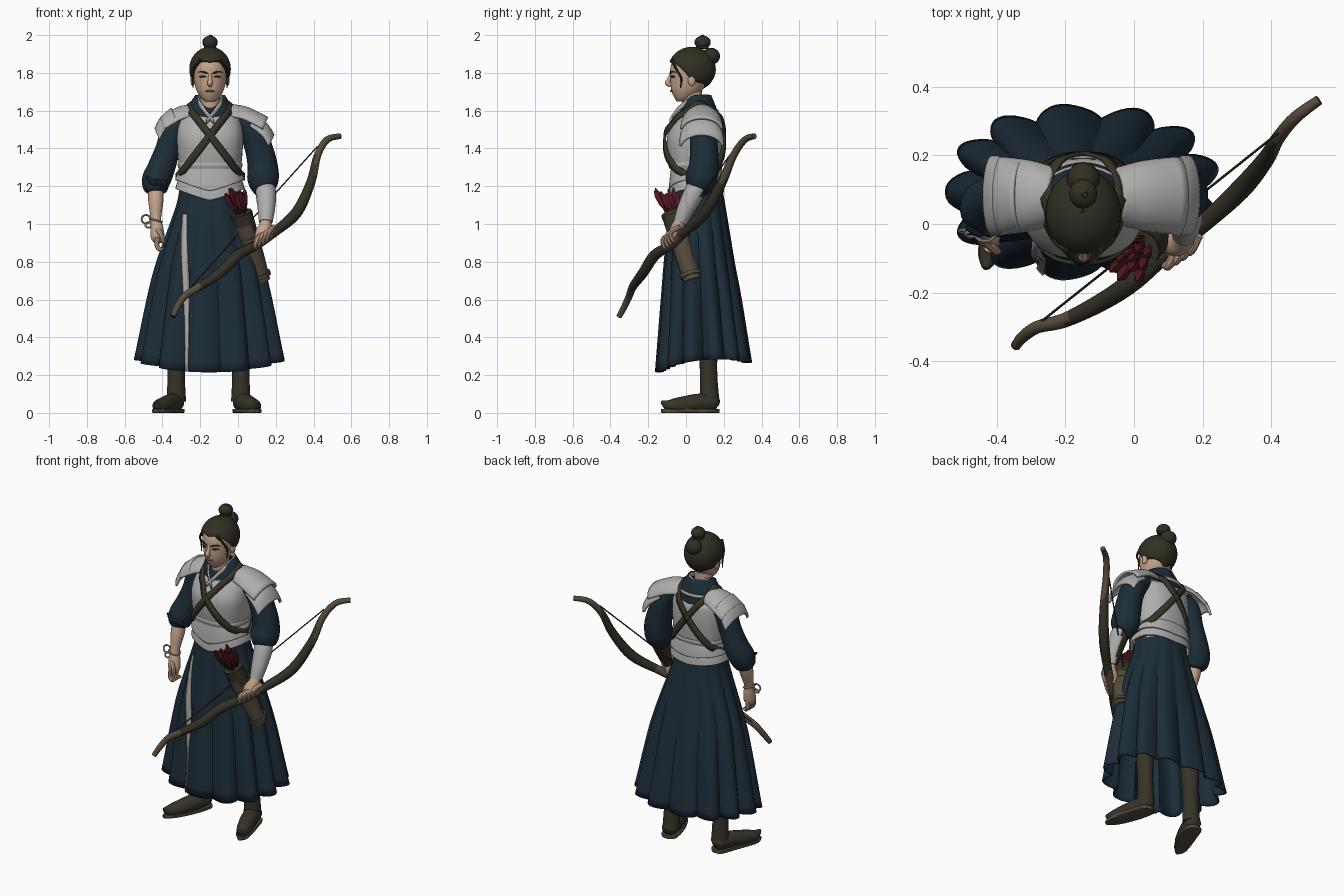
import bpy, math, random
from mathutils import Vector

random.seed(4)
if "Cube" in bpy.data.objects:
    bpy.data.objects.remove(bpy.data.objects["Cube"])
CX = -.148  # body centre line


def material(name, r, g, b):
    m = bpy.data.materials.new(name)
    m.use_nodes = True
    m.diffuse_color = (r, g, b, 1)
    bsdf = next(n for n in m.node_tree.nodes if n.type == 'BSDF_PRINCIPLED')
    bsdf.inputs["Base Color"].default_value = (r, g, b, 1)
    bsdf.inputs["Roughness"].default_value = .9
    return m


navy = material("navy cloth", .012, .026, .04)
armour = material("pale armour", .43, .425, .42)
skin = material("skin", .56, .37, .26)
lip = material("lip", .34, .17, .13)
black = material("olive black hair", .031, .029, .017)
leather = material("olive leather", .037, .034, .021)
dark_wood = material("dark wood", .035, .03, .019)
brown = material("brown hide", .092, .07, .046)
red = material("crimson feather", .085, .009, .015)
trim = material("off white trim", .43, .4, .37)


def smooth(rows, k=5, loop=False):
    """Catmull-Rom interpolation of equal-length tuples."""
    out, n = [], len(rows)
    pick = (lambda i: rows[i % n]) if loop else (lambda i: rows[max(0, min(n - 1, i))])
    for i in range(n if loop else n - 1):
        quad = [pick(i + j) for j in (-1, 0, 1, 2)]
        for s in range(k):
            t = s / k
            out.append(tuple(.5 * (2 * b + (c - a) * t + (2 * a - 5 * b + 4 * c - d) * t * t
                             + (3 * b - a - 3 * c + d) * t ** 3) for a, b, c, d in zip(*quad)))
    return out if loop else out + [tuple(rows[-1])]


def surface(name, rings, mat, closed=True, caps=True, thick=0, loop=False):
    """Quad surface through rows of points."""
    n, m = len(rings[0]), len(rings)
    faces = [(i * n + j, i * n + (j + 1) % n, (i + 1) % m * n + (j + 1) % n, (i + 1) % m * n + j)
             for i in range(m if loop else m - 1) for j in range(n if closed else n - 1)]
    if caps and closed and not loop:
        faces += [tuple(reversed(range(n))), tuple(range((m - 1) * n, m * n))]
    me = bpy.data.meshes.new(name)
    me.from_pydata([tuple(p) for r in rings for p in r], [], faces)
    me.materials.append(mat)
    ob = bpy.data.objects.new(name, me)
    bpy.context.collection.objects.link(ob)
    if thick:
        mod = ob.modifiers.new("thickness", 'SOLIDIFY')
        mod.thickness, mod.offset = thick, 0
    return ob


def tube(name, rows, mat, n=12, k=5, fix=None):
    """Round tube along x, y, z, radius rows."""
    rows = smooth(rows, k)
    pts = [Vector(r[:3]) for r in rows]
    rings, side = [], None
    for i, (p, r) in enumerate(zip(pts, rows)):
        d = (pts[min(i + 1, len(pts) - 1)] - pts[max(i - 1, 0)]).normalized()
        side = side or d.orthogonal()
        side = (side - d * side.dot(d)).normalized()
        up = d.cross(side)
        ring = [p + r[3] * (side * math.cos(a) + up * math.sin(a))
                for a in (math.tau * j / n for j in range(n))]
        rings.append([fix(q) for q in ring] if fix else ring)
    return surface(name, rings, mat)


def second_colour(ob, mat, rule):
    """Give a second colour to the faces whose centre passes the rule."""
    ob.data.materials.append(mat)
    for f in ob.data.polygons:
        f.material_index = int(rule(f.center))


def oval(sec, a, p=2, f=1):
    cx, cy, z, rx, ry = sec
    c, s = math.cos(a), math.sin(a)
    power = lambda v: math.copysign(abs(v) ** (2 / p), v)
    return Vector((cx + rx * f * power(c), cy + ry * f * power(s), z))


def loft(name, secs, mat, n=40, p=2, drop=lambda a, t: 0, thick=0, caps=True):
    """Stack of ovals (y, z, rx, ry) on the centre line; drop(angle, t) shifts heights."""
    rows = smooth([(CX,) + s for s in secs])
    angles = [math.tau * j / n for j in range(n)]
    rings = [[oval(row, a, p) + Vector((0, 0, drop(a, i / (len(rows) - 1)))) for a in angles]
             for i, row in enumerate(rows)]
    return surface(name, rings, mat, caps=caps, thick=thick)


def ball(name, pos, size, mat):
    bpy.ops.mesh.primitive_uv_sphere_add(segments=24, ring_count=14, location=pos)
    ob = bpy.context.object
    ob.name, ob.scale = name, size
    ob.data.materials.append(mat)


# Pleated skirt with a scalloped hem and a pale strip
skirt_rows = smooth([(CX, .06, 1.2, .16, .125), (CX, .06, 1.1, .175, .145), (CX, .07, .8, .28, .185),
                     (CX, .08, .6, .33, .212), (CX, .093, .24, .4, .255)])


def skirt_point(a, i, grow=0):
    t = i / (len(skirt_rows) - 1)
    fold = 1 - .16 * t * (1 - abs(math.sin(6.5 * a)))
    p = oval(skirt_rows[i], a, 2 + .3 * t, fold + grow)
    p.z += t ** 4 * (.025 * math.sin(a) + .04 * math.cos(a) ** 2)
    return p


surface("skirt", [[skirt_point(math.tau * j / 156, i) for j in range(156)]
                  for i in range(len(skirt_rows))], navy, caps=False, thick=.008)
strip = []
for i in range(6, len(skirt_rows)):
    row, p = skirt_rows[i], 2 + .3 * i / (len(skirt_rows) - 1)
    edges = [-math.acos(-min(1, (CX - x) / row[3]) ** (p / 2)) for x in (-.295, -.281, -.267)]
    strip.append([skirt_point(a, i, .03) for a in edges])
surface("skirt_strip", strip, trim, closed=False, thick=.006)

# Breastplate, waist plate and pointed lower plate
chest = [(.05, 1.29, .163, .135), (.045, 1.38, .172, .145), (.047, 1.47, .175, .145),
         (.065, 1.55, .16, .118), (.07, 1.6, .118, .08)]
loft("breastplate", chest, armour, p=2.4, drop=lambda a, t: -.05 * t ** 5 * max(0, math.sin(a)))
loft("waist_plate", [(.055, 1.18, .162, .128), (.055, 1.25, .152, .125), (.05, 1.33, .157, .13)], armour, p=2.4)


def point_down(a, t):
    return -(1 - t) * .06 * max(0, 1 - abs(math.cos(a))) * (1 if a > math.pi else .3)


for name, low in (("lower_plate", 1.185), ("lower_plate_rim", 1.235)):
    loft(name, [(.055, low, .18, .143), (.055, low + .03, .172, .138), (.055, low + .065, .158, .13)],
         armour, 64, 2.4, point_down, .008, False)
loft("breastplate_rim", [(.05, 1.295, .166, .138), (.05, 1.31, .172, .143), (.05, 1.325, .169, .141)], armour, p=2.4)

# Crossed straps running around chest, shoulders and back
dense = smooth([(0,) + c for c in chest])


def chest_y(dx, z, side):
    _, cy, _, rx, ry = min(dense, key=lambda s: abs(s[2] - z))
    return cy + side * (.012 + ry * max(0, 1 - abs(dx / rx) ** 2.4) ** (1 / 2.4))


for name, m in (("strap_over_left", 1), ("strap_over_right", -1)):
    front, back = [[(CX + m * (.27 * t - .168), chest_y(.27 * t - .168, 1.25 + .35 * t, s), 1.25 + .35 * t)
                    for t in (i / 10 for i in range(1, 11))] for s in (-1, 1)]
    path = front + [(CX + m * .105, .07, 1.64)] + back[::-1] + [(CX - m * .178, .05, 1.25)]
    path = [Vector(p) for p in smooth(path, 3, True)]
    rows = []
    for i, p in enumerate(path):
        d = (path[(i + 1) % len(path)] - path[i - 1]).normalized()
        out = p - Vector((CX, .05, min(p.z, 1.5)))
        w = d.cross(out).normalized() * .019
        rows.append([p - w, p + w])
    surface(name, rows, leather, closed=False, thick=.012, loop=True)

# Collar, inner trim, back trim and neck
collar = [(.065, 1.53, .15, .112), (.062, 1.6, .122, .098), (.055, 1.68, .073, .073)]
loft("collar", collar, navy, drop=lambda a, t: -.07 * t * max(0, -math.sin(a)) ** 2, thick=.012, caps=False)
for name, m in (("left_collar_trim", 1), ("right_collar_trim", -1)):
    path = smooth([(0, .132, 1.665), (.06, .098, 1.67), (.07, .03, 1.655), (.04, -.036, 1.61), (-.02, -.085, 1.54)])
    surface(name, [[(CX + m * x, y, z - .011), (CX + m * x * .88, y, z + .015)] for x, y, z in path],
            trim, closed=False, thick=.009)
surface("back_trim", [[oval((CX,) + collar[1], math.radians(a), 2, 1.08) + Vector((0, 0, dz)) for dz in (-.015, .005)]
                      for a in range(50, 131, 8)], trim, closed=False, thick=.009)
tube("neck", [(CX, .045, 1.55, .058), (CX, .035, 1.62, .054), (CX, .03, 1.72, .055)], skin, 20)

# Head and face
loft("head", [(-.03, 1.648, .022, .018), (-.012, 1.668, .048, .05), (.005, 1.71, .073, .083),
              (.018, 1.77, .087, .1), (.022, 1.83, .09, .104), (.03, 1.89, .07, .085), (.03, 1.92, .03, .04)], skin, 36)
tube("nose", [(CX, -.078, 1.795, .008), (CX, -.09, 1.765, .011), (CX, -.097, 1.745, .014),
              (CX, -.078, 1.733, .01)], skin)
tube("mouth", [(CX - .024, -.07, 1.703, .003), (CX, -.08, 1.705, .006), (CX + .024, -.07, 1.703, .003)], lip, 8)
for side, m in (("left", 1), ("right", -1)):
    ball(side + "_ear", (CX + m * .092, .03, 1.762), (.012, .02, .032), skin)
    tube(side + "_brow", [(CX + m * x, y, z, r) for x, y, z, r in
         ((.014, -.083, 1.796, .004), (.04, -.077, 1.806, .005), (.066, -.054, 1.803, .002))], black, 8)
    tube(side + "_eye", [(CX + m * x, y, z, r) for x, y, z, r in
         ((.019, -.079, 1.778, .002), (.038, -.074, 1.781, .006), (.058, -.058, 1.779, .002))], black, 8)
    tube(side + "_lock", [(CX + m * x, y, z, r) for x, y, z, r in
         ((.05, -.075, 1.87, .01), (.083, -.052, 1.82, .006), (.092, -.025, 1.77, .006), (.089, -.03, 1.72, .002))], black, 8)

# Hair cap with a hairline, two buns
rings = []
for i in range(15):
    ring = []
    for j in range(48):
        a = math.tau * j / 48
        f = max(0, -math.sin(a))
        low = 1.715 + .04 * abs(math.cos(a)) + .14 * f ** .85
        phi = max(.02, i / 14 * math.acos((low - 1.82) / .112))
        ring.append((CX + .104 * math.sin(phi) * math.cos(a), .032 + .12 * math.sin(phi) * math.sin(a),
                     1.82 + .112 * math.cos(phi)))
    rings.append(ring)
surface("hair", rings, black, caps=False, thick=.012)
ball("back_bun", (CX, .132, 1.888), (.048, .048, .045), black)
ball("top_knot", (CX, .088, 1.962), (.041, .043, .035), black)
tube("top_knot_tip", [(CX, .085, 1.93, .035), (CX, .09, 1.97, .025), (CX + .005, .085, 2, .008)], black)

# Layered shoulder plates, the right pair smaller and flatter
for side, m, wide, lift in (("left", 1, 1, 0), ("right", -1, .86, .035)):
    layers = {"upper": ((.115, 1.628, .075), (.2, 1.612, .098), (.305, 1.56, .11)),
              "lower": ((.235, 1.575, .095), (.3, 1.525, .11), (.335, 1.47, .113))}
    for layer, prof in layers.items():
        rows = [[(CX + m * wide * (x - .03 * (1 - math.cos(a))), .083 + w * math.sin(a),
                  z + lift * (layer == "lower") - .07 * (1 - math.cos(a)))
                 for a in (math.radians(8 * j) for j in range(-10, 11))] for x, z, w in smooth(prof, 4)]
        surface(side + "_shoulder_" + layer, rows, armour, closed=False, thick=.014)

# Puffed sleeves
tube("left_sleeve", [(0, .08, 1.55, .06), (.07, .09, 1.5, .07), (.11, .095, 1.4, .074), (.13, .095, 1.31, .08),
                     (.133, .08, 1.24, .084), (.135, .065, 1.19, .066), (.138, .06, 1.18, .04)], navy, 20)
tube("right_sleeve", [(-.29, .08, 1.55, .06), (-.34, .085, 1.5, .066), (-.37, .08, 1.4, .066), (-.405, .07, 1.3, .073),
                      (-.433, .05, 1.23, .076), (-.435, .03, 1.18, .062), (-.435, .025, 1.165, .04)], navy, 20)
for i in range(3):
    tube("sleeve_fold", [(-.49 + .03 * i, -.01, 1.25 - .015 * i, .006), (-.45 + .03 * i, -.025, 1.22, .014),
                         (-.42 + .02 * i, -.01, 1.19, .006)], navy, 8)

# Bare right forearm, relaxed hand and tied bracelet
tube("right_forearm", [(-.435, .035, 1.2, .042), (-.435, .01, 1.12, .04), (-.435, -.015, 1.03, .028),
                       (-.43, -.025, .98, .034), (-.425, -.035, .93, .036), (-.42, -.04, .9, .022)], skin, 16)
for i in range(4):
    y = -.07 + .02 * i
    tube("right_finger", [(-.425, y, .93, .013), (-.43, y, .89, .013), (-.415, y - .005, .865, .011),
                          (-.395, y - .005, .872, .008)], skin, 8)
tube("right_thumb", [(-.43, -.05, .975, .015), (-.405, -.075, .94, .013), (-.395, -.08, .9, .009)], skin, 8)
for name, pos, size, turn in (("bracelet", (-.435, -.018, 1.02), .033, 0), ("bracelet_loop", (-.487, -.02, 1.025), .023, 1.4),
                              ("bracelet_knot", (-.475, -.03, .995), .016, 1.1)):
    bpy.ops.mesh.primitive_torus_add(location=pos, rotation=(turn, .25, 0), major_radius=size, minor_radius=.005,
                                     major_segments=24, minor_segments=8)
    bpy.context.object.name = name
    bpy.context.object.data.materials.append(trim)

# Left bracer with a dark laced inner side, and gripping hand
bracer = tube("left_bracer", [(.14, .065, 1.215, .05), (.148, .04, 1.16, .054), (.15, 0, 1.08, .046),
                              (.147, -.03, 1.01, .036)], armour, 24)
second_colour(bracer, leather, lambda c: (c.y - .04 + .45 * (1.16 - c.z)) - (c.x - .148) > .035)
tube("left_hand", [(.147, -.03, 1.02, .027), (.142, -.045, .98, .036), (.125, -.055, .94, .042),
                   (.11, -.055, .9, .028)], skin, 14)
for i in range(4):
    x, y, z = .09 + .021 * i, -.085 + .014 * i, .9 + .013 * i
    tube("left_finger", [(x + .035, y + .01, z + .045, .014), (x + .012, y - .035, z + .02, .014),
                         (x, y - .03, z - .02, .012), (x - .005, y, z - .035, .01)], skin, 8)

# Recurved bow with brown tips and grip, and its string
bow = tube("bow", [(.54, .362, 1.465, .015), (.47, .31, 1.445, .018), (.42, .25, 1.36, .02), (.385, .19, 1.22, .025),
                   (.31, .1, 1.06, .03), (.19, -.01, .955, .025), (.1, -.08, .89, .025), (0, -.165, .835, .029),
                   (-.09, -.225, .745, .027), (-.2, -.28, .67, .022), (-.28, -.3, .62, .019),
                   (-.325, -.33, .555, .017), (-.345, -.355, .51, .015)], dark_wood, 12)
second_colour(bow, brown, lambda c: c.x > .41 or c.x < -.2 or .1 < c.x < .19)
tube("bow_string", [(.42, .265, 1.41, .004), (-.29, -.3, .62, .004)], dark_wood, 6)

# Quiver with a dark mouth, bands and red-feathered arrows
low, high = Vector((.125, .035, .7)), Vector((.017, -.075, 1.06))
quiver_at = lambda t, r: tuple(low.lerp(high, t)) + (r,)
quiver = tube("quiver", [quiver_at(0, .046), quiver_at(.5, .054), quiver_at(1, .057)], brown, 18)
second_colour(quiver, leather, lambda c: c.z > .98)
for t, mat in ((.06, brown), (.6, brown), (.94, leather)):
    tube("quiver_band", [quiver_at(t, .058), quiver_at(t + .05, .059)], mat, 18)
for i in range(13):
    a = i * 2.4
    r = .011 * math.sqrt(i)
    spread = Vector((math.cos(a) * r, math.sin(a) * r, 0))
    tip = 1.25 + random.uniform(-.06, .06)
    at = lambda t, rad: tuple(low.lerp(high, t) + spread * (1 + 2.5 * (t - 1))) + (rad,)
    tube("arrow_shaft", [at(.95, .005), at(tip, .005)], dark_wood, 6, 1)
    tube("arrow_feather", [at(tip - .2, .004), at(tip - .13, .015), at(tip, .017), at(tip + .07, .004)], red, 4, 1)

# Boots with upturned toes and soles
for side, x, m, out in (("left", .015, 1, 1), ("right", -.327, -1, 1.25)):
    tube(side + "_boot_shaft", [(x, .1, .6, .06), (x, .115, .36, .051), (x, .12, .2, .046), (x, .125, .06, .052)], leather, 18)
    spine = [(x + m * out * dx, y, z, r) for dx, y, z, r in
             ((-.005, .175, .05, .012), (0, .15, .055, .044), (.02, .07, .052, .05), (.05, -.02, .04, .046),
              (.075, -.085, .038, .034), (.085, -.13, .06, .008))]
    tube(side + "_foot", spine, leather, 20, fix=lambda q: Vector((q.x, q.y, max(q.z, .016))))
    tube(side + "_sole", [(a, b, .012, r + .003) for a, b, _, r in spine], brown, 20,
         fix=lambda q: Vector((q.x, q.y, max(0, min(q.z, .02)))))

# Smooth shading with crisp edges
bpy.ops.object.select_all(action='DESELECT')
for ob in bpy.context.scene.objects:
    if ob.type == 'MESH':
        ob.select_set(True)
        bpy.context.view_layer.objects.active = ob
bpy.ops.object.shade_smooth_by_angle(angle=math.radians(42))
